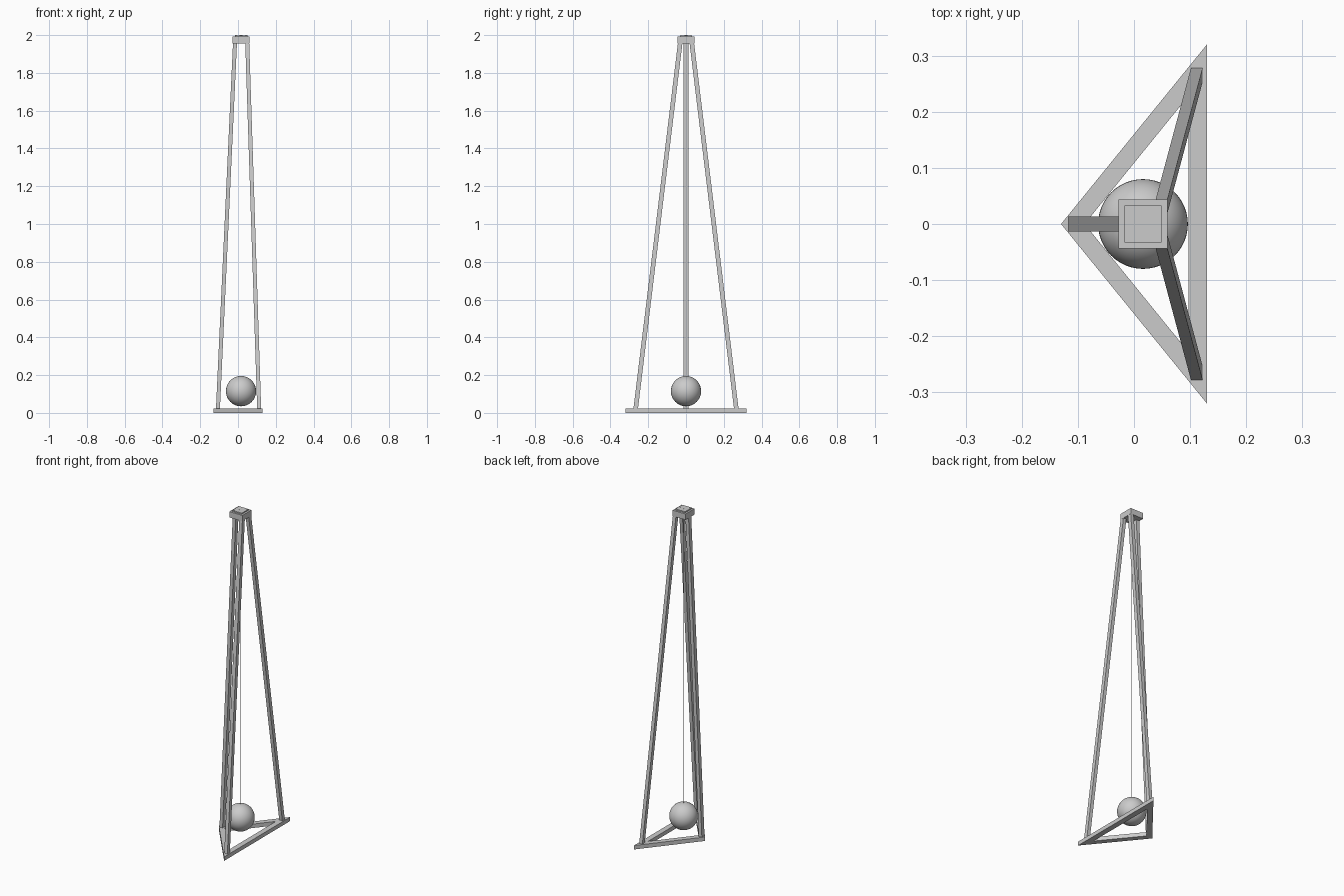
import bpy, bmesh, math

if "Cube" in bpy.data.objects:
    bpy.data.objects.remove(bpy.data.objects["Cube"])

CX = 0.016           # pendulum axis
BASE_T = 0.024       # base frame thickness
CAP_Z0, CAP_Z1 = 1.956, 1.992


def make(name, bm):
    bmesh.ops.recalc_face_normals(bm, faces=bm.faces)
    me = bpy.data.meshes.new(name)
    bm.to_mesh(me)
    bm.free()
    ob = bpy.data.objects.new(name, me)
    bpy.context.collection.objects.link(ob)
    return ob


def loft(name, bottom, top, size):
    """Bar with axis-aligned rectangular ends, sheared between two centres."""
    bm = bmesh.new()
    sx, sy = size[0] / 2, size[1] / 2
    rings = [[bm.verts.new((c[0] + i * sx, c[1] + j * sy, c[2]))
              for i, j in ((-1, -1), (1, -1), (1, 1), (-1, 1))] for c in (bottom, top)]
    bm.faces.new(rings[0])
    bm.faces.new(rings[1])
    for k in range(4):
        n = (k + 1) % 4
        bm.faces.new((rings[0][k], rings[0][n], rings[1][n], rings[1][k]))
    return make(name, bm)


def box(name, x, y, z0, z1, sx, sy):
    return loft(name, (x, y, z0), (x, y, z1), (sx, sy))


def cylinder(name, x, y, z0, z1, r, n=16):
    bpy.ops.mesh.primitive_cylinder_add(vertices=n, radius=r, depth=z1 - z0,
                                        location=(x, y, (z0 + z1) / 2))
    ob = bpy.context.object
    ob.name = name
    bpy.ops.object.shade_smooth_by_angle()
    return ob


# triangular base frame
outer = [(-0.13, 0), (0.13, -0.32), (0.13, 0.32)]
inner = [(-0.088, 0), (0.097, -0.228), (0.097, 0.228)]
bm = bmesh.new()
grid = [[bm.verts.new((x, y, z)) for x, y in loop]
        for loop, z in ((outer, 0), (outer, BASE_T), (inner, BASE_T), (inner, 0))]
for i in range(4):
    a, b = grid[i], grid[(i + 1) % 4]
    for k in range(3):
        n = (k + 1) % 3
        bm.faces.new((a[k], a[n], b[n], b[k]))
make("base_frame", bm)

# three legs leaning in to the cap
loft("front_left_leg", (-0.106, 0, BASE_T), (-0.016, 0, CAP_Z0), (0.021, 0.026))
for side, name in ((-1, "front_leg"), (1, "back_leg")):
    loft(name, (0.112, side * 0.266, BASE_T), (0.049, side * 0.031, CAP_Z0), (0.021, 0.024))

# top cap with mounting plate
box("top_cap", CX, 0, CAP_Z0, CAP_Z1, 0.088, 0.088)
box("mounting_plate", CX, 0, CAP_Z1, 1.999, 0.066, 0.066)
for i in (-1, 1):
    box("plate_rib", CX + i * 0.027, 0, 1.999, 1.9995, 0.012, 0.0015)
    for j in (-1, 1):
        cylinder("plate_screw", CX + i * 0.026, j * 0.026, 1.999, 2.0, 0.0032)
cylinder("wire_clamp", CX, 0, 1.999, 2.0, 0.007, 24)

# suspended wire and ball
cylinder("wire", CX, 0, 0.19, CAP_Z0, 0.001, 8)
bpy.ops.mesh.primitive_uv_sphere_add(segments=48, ring_count=24, radius=0.08,
                                     location=(CX, 0, 0.115))
bpy.context.object.name = "pendulum_ball"
bpy.ops.object.shade_smooth_by_angle()
